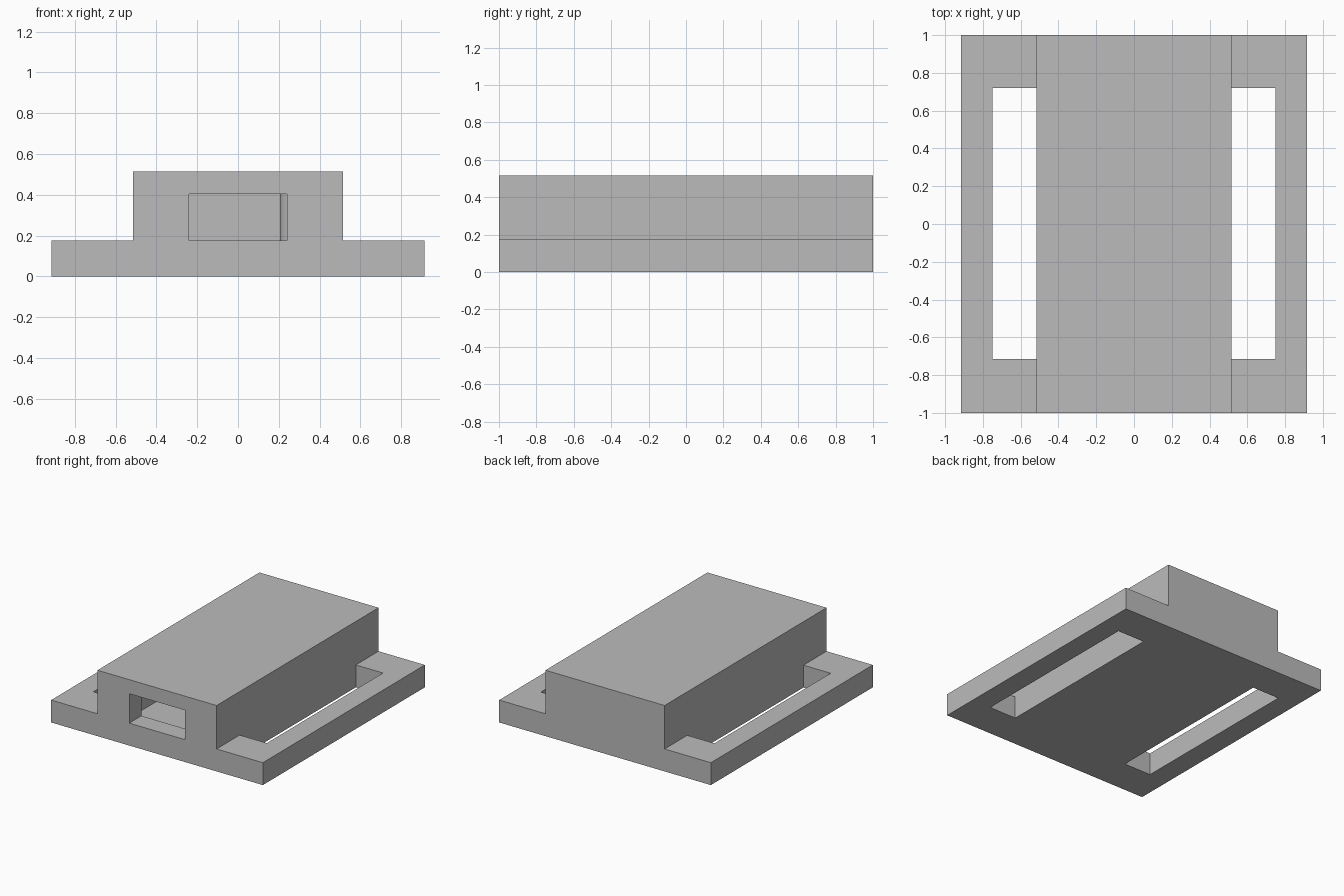
import bpy
import bmesh

cube = bpy.data.objects.get("Cube")
if cube:
    bpy.data.objects.remove(cube, do_unlink=True)

grey = bpy.data.materials.new("plain grey")
grey.use_nodes = True
colour = (0.5, 0.5, 0.5, 1)
grey.diffuse_color = colour
grey.node_tree.nodes["Principled BSDF"].inputs["Base Color"].default_value = colour


def add_object(name, bm):
    bmesh.ops.recalc_face_normals(bm, faces=bm.faces)
    mesh = bpy.data.meshes.new(name)
    bm.to_mesh(mesh)
    bm.free()
    mesh.materials.append(grey)
    obj = bpy.data.objects.new(name, mesh)
    bpy.context.collection.objects.link(obj)
    return obj


def box(name, x, y, z):
    bm = bmesh.new()
    bmesh.ops.create_cube(bm, size=1)
    for v in bm.verts:
        v.co = [lo + (c + 0.5) * (hi - lo) for c, (lo, hi) in zip(v.co, (x, y, z))]
    return add_object(name, bm)


def cut(target, cutter):
    cutter.hide_render = True
    mod = target.modifiers.new(cutter.name, "BOOLEAN")
    mod.operation = "DIFFERENCE"
    mod.solver = "EXACT"
    mod.object = cutter
    bpy.context.view_layer.objects.active = target
    bpy.ops.object.modifier_apply(modifier=mod.name)
    bpy.data.objects.remove(cutter, do_unlink=True)


WIDE, BODY, SLOT = 0.915, 0.515, 0.75
FLANGE, TOP = 0.175, 0.515

# Stepped housing: one profile extruded from front to back
half = [(WIDE, 0), (WIDE, FLANGE), (BODY, FLANGE), (BODY, TOP)]
profile = half + [(-x, z) for x, z in reversed(half)]
bm = bmesh.new()
face = bm.faces.new([bm.verts.new((x, -1, z)) for x, z in profile])
swept = bmesh.ops.extrude_face_region(bm, geom=[face])
for v in swept["geom"]:
    if isinstance(v, bmesh.types.BMVert):
        v.co.y = 1
housing = add_object("housing", bm)

# Strap slots through both flanges
for side in (-1, 1):
    x = sorted((side * BODY, side * SLOT))
    cut(housing, box("slot_cutter", x, (-0.715, 0.72), (-0.1, 0.3)))

# Hollow chamber and its front opening
cut(housing, box("chamber_cutter", (-0.37, 0.37), (-0.85, 0.85), (0.11, 0.42)))
cut(housing, box("opening_cutter", (-0.24, 0.24), (-1.1, -0.8), (FLANGE, 0.405)))

# Round post inside the chamber, beside the opening
bm = bmesh.new()
bmesh.ops.create_cone(bm, cap_ends=True, segments=32, radius1=0.08, radius2=0.08, depth=0.33)
bmesh.ops.translate(bm, verts=bm.verts, vec=(0.285, -0.6, 0.265))
post = add_object("inner_post", bm)
bpy.ops.object.select_all(action="DESELECT")
post.select_set(True)
bpy.context.view_layer.objects.active = post
bpy.ops.object.shade_smooth_by_angle()
